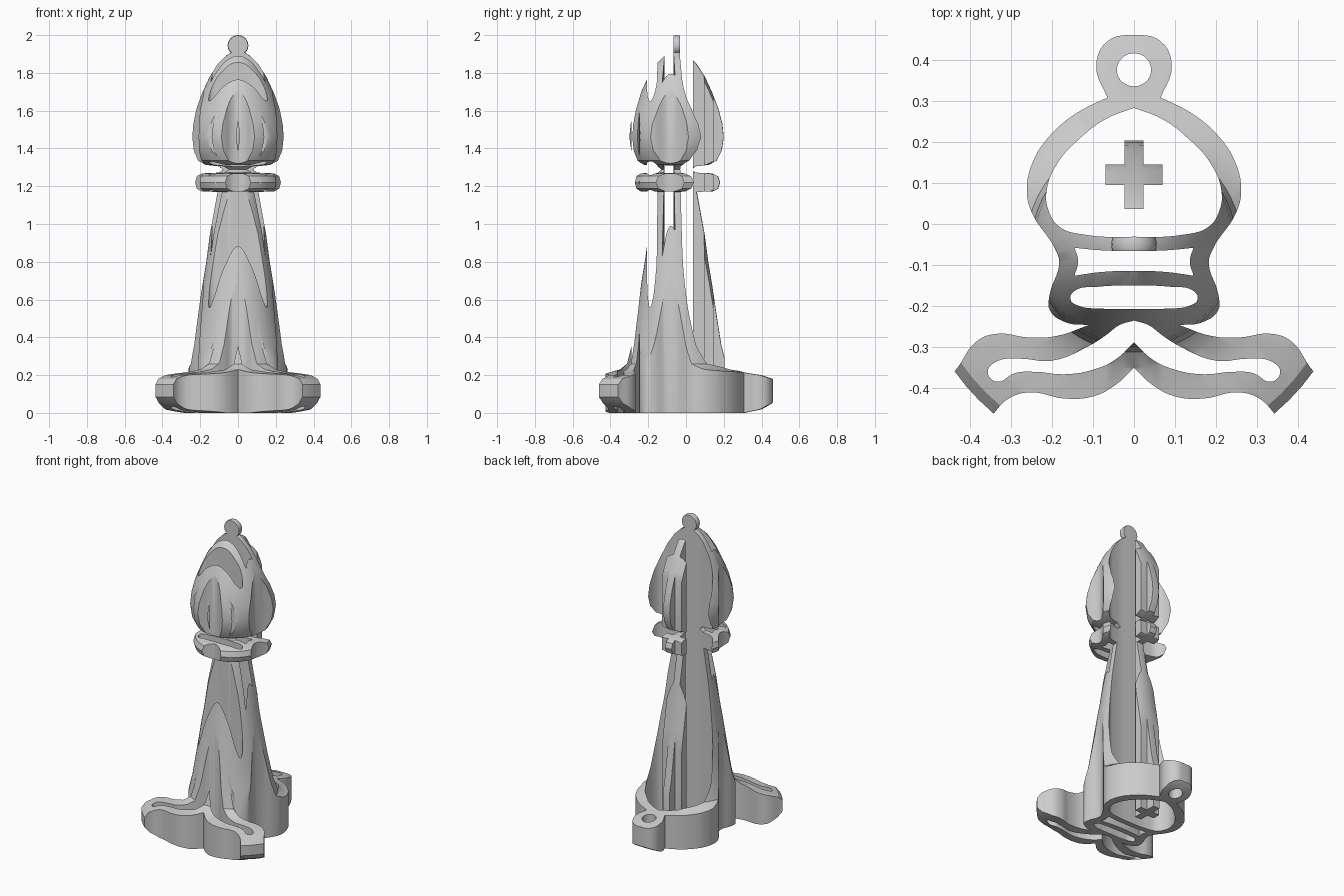
import bpy, bmesh, math

cube = bpy.data.objects.get("Cube")
if cube:
    bpy.data.objects.remove(cube)

AXIS_Y = -0.05


def link(name, data):
    obj = bpy.data.objects.new(name, data)
    bpy.context.collection.objects.link(obj)
    return obj


def add_loop(curve, half, corners=()):
    """Closed loop from its right half, mirrored across x = 0."""
    pts = [(x, y, i in corners) for i, (x, y) in enumerate(half)]
    pts += [(-x, y, c) for x, y, c in reversed(pts) if x > 0]
    spline = curve.splines.new('BEZIER')
    spline.bezier_points.add(len(pts) - 1)
    spline.use_cyclic_u = True
    spline.resolution_u = 5
    for bp, (x, y, corner) in zip(spline.bezier_points, pts):
        bp.co = (x, y, 0)
        kind = 'VECTOR' if corner else 'AUTO'
        bp.handle_left_type = bp.handle_right_type = kind


def finish(bm, mesh):
    bmesh.ops.remove_doubles(bm, verts=bm.verts, dist=1e-5)
    bmesh.ops.recalc_face_normals(bm, faces=bm.faces)
    bm.to_mesh(mesh)
    bm.free()


# Plan emblem: outer outline
plan = bpy.data.curves.new("plan_outline", 'CURVE')
plan.dimensions = '2D'
plan.fill_mode = 'BOTH'
plan.extrude = 1.1
add_loop(plan, [
    (0, .46), (.065, .445), (.092, .385), (.065, .308), (.14, .27),
    (.205, .215), (.247, .15), (.261, .08), (.25, .03), (.19, -.065),
    (.182, -.095), (.205, -.17), (.205, -.21), (.165, -.24), (.11, -.246),
    (.19, -.273), (.26, -.276), (.33, -.267), (.38, -.283), (.43, -.35),
    (.47, -.4), (.37, -.52), (.34, -.46), (.3, -.422), (.25, -.41),
    (.17, -.425), (.1, -.42), (.045, -.392), (0, -.35)],
    corners=(3, 14, 20, 21, 28))

# Tail ring hole and mitre opening
add_loop(plan, [(0, .416), (.042, .375), (0, .335)])
add_loop(plan, [(0, .283), (.07, .255), (.13, .21), (.185, .15), (.213, .08),
                (.207, .03), (.18, -.008), (.12, -.026), (0, -.031)], corners=(0,))

# Neck opening and band slot
add_loop(plan, [(0, -.066), (.08, -.064), (.145, -.058), (.136, -.09),
                (.145, -.126), (.08, -.117), (0, -.114)], corners=(2, 4))
add_loop(plan, [(0, -.15), (.09, -.153), (.145, -.163), (.155, -.183),
                (.135, -.199), (.08, -.206), (0, -.207)])

# Foot opening
add_loop(plan, [(0, -.235), (.035, -.246), (.07, -.272), (.115, -.3),
                (.2, -.333), (.28, -.328), (.335, -.335), (.356, -.36),
                (.335, -.384), (.29, -.363), (.24, -.36), (.17, -.366),
                (.1, -.355), (.045, -.33), (0, -.288)], corners=(0, 14))

# Central cross
add_loop(plan, [(.023, .203), (.023, .145), (.07, .145), (.07, .095),
                (.023, .095), (.023, .037)], corners=range(6))

# Turn the plan into a tall closed prism
temp = link("plan_curve", plan)
bpy.context.view_layer.update()
evaluated = temp.evaluated_get(bpy.context.evaluated_depsgraph_get())
prism_mesh = bpy.data.meshes.new_from_object(evaluated)
bpy.data.objects.remove(temp)
bm = bmesh.new()
bm.from_mesh(prism_mesh)
finish(bm, prism_mesh)
prism = link("plan_prism", prism_mesh)
prism.location.z = 1
prism.hide_render = True

# Turned chess piece profile: radius, height
base = [(0, 0), (.36, 0), (.45, .018), (.505, .05), (.535, .085), (.535, .15),
        (.51, .18), (.45, .2), (.36, .214), (.3, .23), (.262, .26)]
stem = [(.237, .36), (.215, .5), (.188, .68), (.168, .8), (.148, .95), (.108, 1.17)]
collar = [(.19, 1.172), (.22, 1.187), (.231, 1.22), (.22, 1.253), (.19, 1.268),
          (.1, 1.272), (.08, 1.288), (.1, 1.305)]
head = [(.17, 1.313), (.212, 1.335), (.24, 1.39), (.25, 1.46), (.243, 1.53),
        (.222, 1.61), (.187, 1.7), (.15, 1.78), (.105, 1.85), (.065, 1.89), (.037, 1.908)]
ball = [(.055 * math.cos(a), 1.945 + .055 * math.sin(a))
        for a in (math.radians(d) for d in range(-30, 90, 15))] + [(0, 2)]

bm = bmesh.new()
verts = [bm.verts.new((r, 0, z)) for r, z in base + stem + collar + head + ball]
edges = [bm.edges.new(pair) for pair in zip(verts, verts[1:])]
bmesh.ops.spin(bm, geom=verts + edges, cent=(0, 0, 0), axis=(0, 0, 1),
               angle=math.tau, steps=72, use_merge=True)
mesh = bpy.data.meshes.new("bishop_body")
finish(bm, mesh)
body = link("bishop_body", mesh)
body.location.y = AXIS_Y

# Keep only what the plan and the turned piece share
bpy.context.view_layer.objects.active = body
body.select_set(True)
cut = body.modifiers.new("plan_intersection", 'BOOLEAN')
cut.operation = 'INTERSECT'
cut.solver = 'EXACT'
cut.object = prism
bpy.context.view_layer.update()
bpy.ops.object.modifier_apply(modifier=cut.name)
bpy.data.objects.remove(prism)
bpy.ops.object.shade_smooth_by_angle(angle=math.radians(30))
